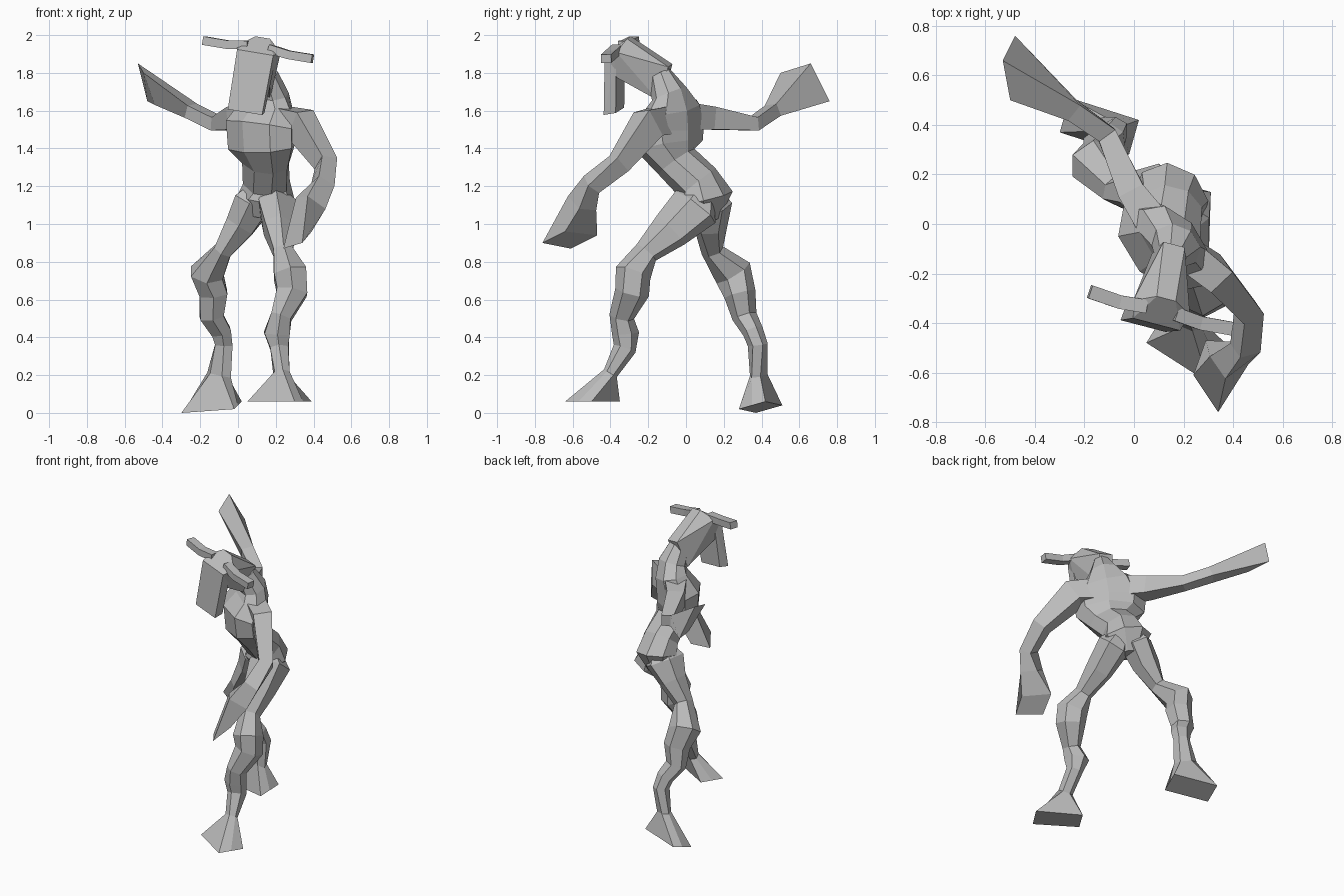
import bpy
import bmesh
import math
from mathutils import Vector

cube = bpy.data.objects.get("Cube")
if cube:
    bpy.data.objects.remove(cube, do_unlink=True)

clay = bpy.data.materials.new("clay_grey")
clay.use_nodes = True
clay.diffuse_color = (0.5, 0.5, 0.5, 1)
clay.node_tree.nodes["Principled BSDF"].inputs["Base Color"].default_value = clay.diffuse_color

CHEST_SIDE = Vector((0.72, -0.69, 0))  # line across the shoulders
LEG_SIDE = Vector((0.86, -0.5, 0))     # line across the feet
ARM_SIDE = Vector((0.82, 0.57, 0))     # horizontal, square to the arm swing


def finish(name, bm):
    """Turn a bmesh into a flat shaded object."""
    bmesh.ops.recalc_face_normals(bm, faces=bm.faces)
    mesh = bpy.data.meshes.new(name)
    bm.to_mesh(mesh)
    bm.free()
    mesh.materials.append(clay)
    obj = bpy.data.objects.new(name, mesh)
    bpy.context.collection.objects.link(obj)


def best_order(points, previous):
    """Order the corners of a closing ring so that it does not twist."""
    count = len(points)
    orders = []
    for ring in (points, points[::-1]):
        orders += [ring[k:] + ring[:k] for k in range(count)]
    return min(orders, key=lambda r: sum((a - b).length for a, b in zip(r, previous)))


def loft(name, rings, sides, side_axis, end=None):
    """Skin rings of (x, y, z, width, depth) set square to their path."""
    centres = [Vector(r[:3]) for r in rings]
    end = [Vector(p) for p in end] if end else []
    path = centres + ([sum(end, Vector()) / len(end)] if end else [])
    turn = math.pi / 4 if sides == 4 else 0
    grow = math.sqrt(2) if sides == 4 else 1.06
    loops = []
    for i, (centre, ring) in enumerate(zip(centres, rings)):
        along = path[min(i + 1, len(path) - 1)] - path[max(i - 1, 0)]
        along.normalize()
        across = (side_axis - along * side_axis.dot(along)).normalized()
        deep = along.cross(across)
        loop = []
        for k in range(sides):
            a = turn + math.tau * k / sides
            loop.append(centre + (across * ring[3] * math.cos(a)
                                  + deep * ring[4] * math.sin(a)) * grow / 2)
        loops.append(loop)
    if end:
        loops.append(best_order(end, loops[-1]))
    bm = bmesh.new()
    verts = [[bm.verts.new(p) for p in loop] for loop in loops]
    for low, high in zip(verts, verts[1:]):
        for k in range(sides):
            n = (k + 1) % sides
            bm.faces.new((low[k], low[n], high[n], high[k]))
    bm.faces.new(verts[0])
    bm.faces.new(verts[-1])
    finish(name, bm)


def sole(corners):
    """Six point sole: four corners plus the middles of the short sides."""
    a, b, c, d = [Vector(p) for p in corners]
    return [a, (a + b) / 2, b, c, (c + d) / 2, d]


def hull(name, points):
    """Wrap a convex skin around a few points."""
    bm = bmesh.new()
    for p in points:
        bm.verts.new(p)
    result = bmesh.ops.convex_hull(bm, input=bm.verts)
    inside = {g for g in result["geom_interior"] if isinstance(g, bmesh.types.BMVert)}
    bmesh.ops.delete(bm, geom=list(inside), context="VERTS")
    bmesh.ops.dissolve_limit(bm, angle_limit=0.05, verts=bm.verts, edges=bm.edges)
    finish(name, bm)


# Torso, from pelvis to neck
loft("torso", [
    (0.13, 0.1, 1.03, 0.15, 0.14),
    (0.15, 0.1, 1.14, 0.31, 0.26),
    (0.15, 0.06, 1.22, 0.25, 0.22),
    (0.145, -0.05, 1.33, 0.27, 0.19),
    (0.125, -0.085, 1.41, 0.41, 0.26),
    (0.12, -0.09, 1.52, 0.43, 0.27),
    (0.16, -0.07, 1.62, 0.34, 0.2),
    (0.17, -0.09, 1.69, 0.2, 0.17),
    (0.15, -0.14, 1.79, 0.11, 0.13),
], 8, CHEST_SIDE)

# Legs: thigh, shank and flared hoof in one skin
loft("left_leg", [
    (0.17, 0.1, 1.19, 0.09, 0.12),
    (0.21, 0.05, 1.09, 0.2, 0.27),
    (0.22, -0.08, 0.97, 0.17, 0.21),
    (0.24, -0.21, 0.85, 0.11, 0.13),
    (0.275, -0.28, 0.74, 0.19, 0.18),
    (0.285, -0.285, 0.64, 0.18, 0.17),
    (0.23, -0.34, 0.51, 0.11, 0.13),
    (0.205, -0.32, 0.42, 0.15, 0.13),
    (0.22, -0.325, 0.34, 0.1, 0.12),
    (0.23, -0.4, 0.21, 0.09, 0.07),
], 6, LEG_SIDE, sole([(0.05, -0.48, 0.06), (0.13, -0.35, 0.06),
                      (0.39, -0.5, 0.06), (0.3, -0.64, 0.06)]))

loft("right_leg", [
    (0.12, 0.11, 1.2, 0.09, 0.12),
    (0.08, 0.12, 1.11, 0.19, 0.25),
    (0.01, 0.13, 0.99, 0.17, 0.17),
    (-0.08, 0.14, 0.86, 0.1, 0.12),
    (-0.165, 0.25, 0.74, 0.18, 0.2),
    (-0.13, 0.285, 0.63, 0.16, 0.16),
    (-0.14, 0.31, 0.51, 0.14, 0.12),
    (-0.09, 0.355, 0.43, 0.12, 0.1),
    (-0.075, 0.38, 0.36, 0.1, 0.1),
    (-0.1, 0.385, 0.2, 0.14, 0.07),
], 6, LEG_SIDE, sole([(-0.3, 0.37, 0), (-0.26, 0.51, 0.04),
                      (0.02, 0.42, 0.06), (-0.02, 0.28, 0.02)]))

# Arms, each ending in a flared blunt hand
loft("left_arm", [
    (0.2, -0.11, 1.55, 0.13, 0.15),
    (0.33, -0.2, 1.53, 0.12, 0.16),
    (0.465, -0.355, 1.32, 0.09, 0.1),
    (0.45, -0.5, 1.21, 0.1, 0.08),
    (0.385, -0.55, 1.11, 0.13, 0.11),
], 4, ARM_SIDE, [(0.34, -0.76, 0.9), (0.24, -0.61, 0.87),
                 (0.29, -0.47, 0.94), (0.39, -0.64, 0.96)])
loft("right_arm", [
    (0.08, 0, 1.57, 0.14, 0.14),
    (-0.01, 0.13, 1.56, 0.11, 0.12),
    (-0.11, 0.36, 1.53, 0.08, 0.07),
    (-0.25, 0.46, 1.6, 0.08, 0.07),
], 4, ARM_SIDE, [(-0.53, 0.66, 1.85), (-0.5, 0.5, 1.8),
                 (-0.44, 0.6, 1.63), (-0.48, 0.76, 1.65)])

# Head frame: turned and tipped, with mirrored points (side, forward, up)
HEAD = Vector((0.15, -0.08, 1.76))
side = Vector((0.96, -0.25, -0.16)).normalized()
forward = Vector((-0.25, -0.97, 0)).normalized()
up = forward.cross(side)


def head_point(s, f, u):
    return HEAD + side * s + forward * f + up * u


def mirrored(points):
    return [head_point(m * s, f, u) for s, f, u in points for m in (1, -1)]


hull("head", mirrored([
    (0.045, 0, 0.08), (0.05, 0.06, -0.1),
    (0.04, 0.22, 0.23), (0.12, 0.26, 0.17),
    (0.1, 0.33, 0.15), (0.09, 0.29, 0.04),
]))
hull("face_plate", mirrored([
    (0.1, 0.33, 0.15), (0.1, 0.27, 0.12),
    (0.095, 0.35, -0.17), (0.09, 0.285, -0.16),
]))

# Horns
for name, m in (("left_horn", 1), ("right_horn", -1)):
    spine = [(0.06, 0.27, 0.18), (0.17, 0.28, 0.165), (0.3, 0.27, 0.165)]
    loft(name, [(*head_point(m * s, f, u), 0.055, 0.045) for s, f, u in spine], 4, forward)
